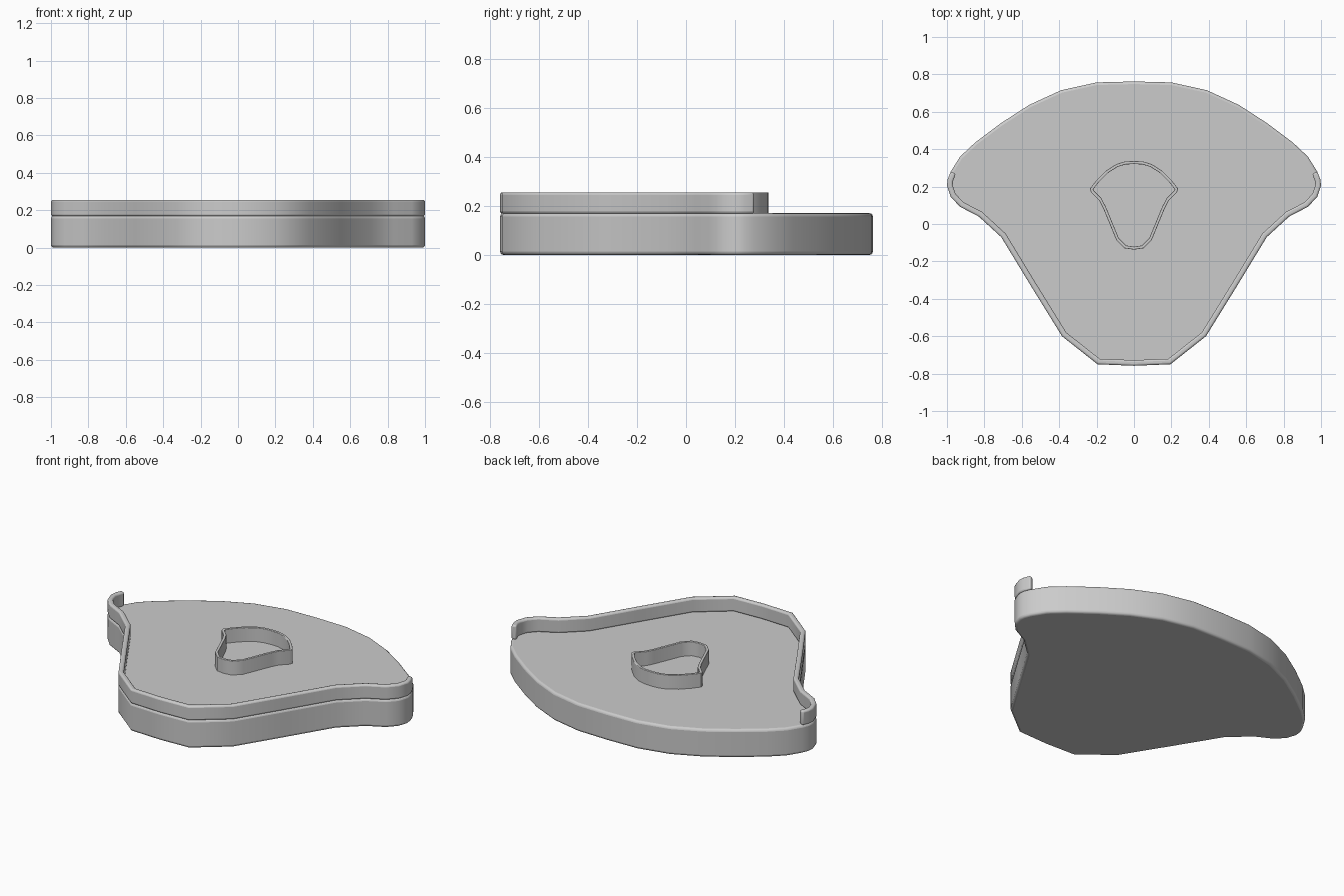
import bpy, bmesh
from mathutils import Vector

if "Cube" in bpy.data.objects:
    bpy.data.objects.remove(bpy.data.objects["Cube"])

# Right halves of the outlines, back to front
BODY = [(0, .762), (.2, .757), (.39, .715), (.56, .637), (.71, .54), (.85, .435),
        (.93, .36), (.98, .28), (.996, .24), (1, .205), (.98, .145), (.93, .092),
        (.83, .04), (.71, -.07), (.55, -.333), (.385, -.60), (.195, -.75), (0, -.758)]
RING = [(0, .337), (.05, .334), (.095, .32), (.15, .285), (.2, .235), (.235, .19),
        (.23, .17), (.187, .127), (.165, .085), (.095, -.085), (.05, -.13), (0, -.137)]


def mirrored(half):
    """Closed outline running clockwise from the back centre."""
    return half + [(-x, y) for x, y in reversed(half[1:-1])]


def inset(pts, t, closed):
    """Mitred offset to the inner side of a clockwise path."""
    pts = [Vector(p) for p in pts]
    out, n = [], len(pts)
    for i, p in enumerate(pts):
        dirs = []
        if closed or i > 0:
            dirs.append((p - pts[i - 1]).normalized())
        if closed or i < n - 1:
            dirs.append((pts[(i + 1) % n] - p).normalized())
        normals = [Vector((d.y, -d.x)) for d in dirs]
        m = sum(normals, Vector((0, 0))).normalized()
        out.append(p + m * t / m.dot(normals[0]))
    return out


def finish(name, bm, bevel):
    bmesh.ops.recalc_face_normals(bm, faces=bm.faces)
    me = bpy.data.meshes.new(name)
    bm.to_mesh(me)
    bm.free()
    ob = bpy.data.objects.new(name, me)
    bpy.context.collection.objects.link(ob)
    mod = ob.modifiers.new("bevel", 'BEVEL')
    mod.width, mod.segments = bevel, 3
    mod.limit_method, mod.angle_limit = 'ANGLE', 1.05
    bpy.context.view_layer.objects.active = ob
    ob.select_set(True)
    bpy.ops.object.shade_smooth_by_angle(angle=0.7)
    ob.select_set(False)


def slab(name, pts, z0, z1, bevel):
    bm = bmesh.new()
    face = bm.faces.new([bm.verts.new((x, y, z0)) for x, y in pts])
    top = bmesh.ops.extrude_face_region(bm, geom=[face], use_keep_orig=True)["geom"]
    bmesh.ops.translate(bm, vec=(0, 0, z1 - z0),
                        verts=[v for v in top if isinstance(v, bmesh.types.BMVert)])
    finish(name, bm, bevel)


def wall(name, pts, t, z0, z1, bevel, closed):
    bm = bmesh.new()
    inner = inset(pts, t, closed)
    loops = [[bm.verts.new((a[0], a[1], z0)), bm.verts.new((b[0], b[1], z0)),
              bm.verts.new((b[0], b[1], z1)), bm.verts.new((a[0], a[1], z1))]
             for a, b in zip(pts, inner)]
    n = len(loops)
    for i in range(n if closed else n - 1):
        p, q = loops[i], loops[(i + 1) % n]
        for k in range(4):
            bm.faces.new((p[k], p[(k + 1) % 4], q[(k + 1) % 4], q[k]))
    if not closed:
        bm.faces.new(loops[0])
        bm.faces.new(loops[-1])
    finish(name, bm, bevel)


# Fan-shaped base slab
slab("base", mirrored(BODY), 0, .17, .014)

# Raised rim along the sides and front
front = BODY[7:]
wall("rim", front + [(-x, y) for x, y in reversed(front[:-1])], .03, .168, .255, .01, False)

# Small closed ring in the middle
wall("centre_ring", mirrored(RING), .016, .165, .255, .003, True)
